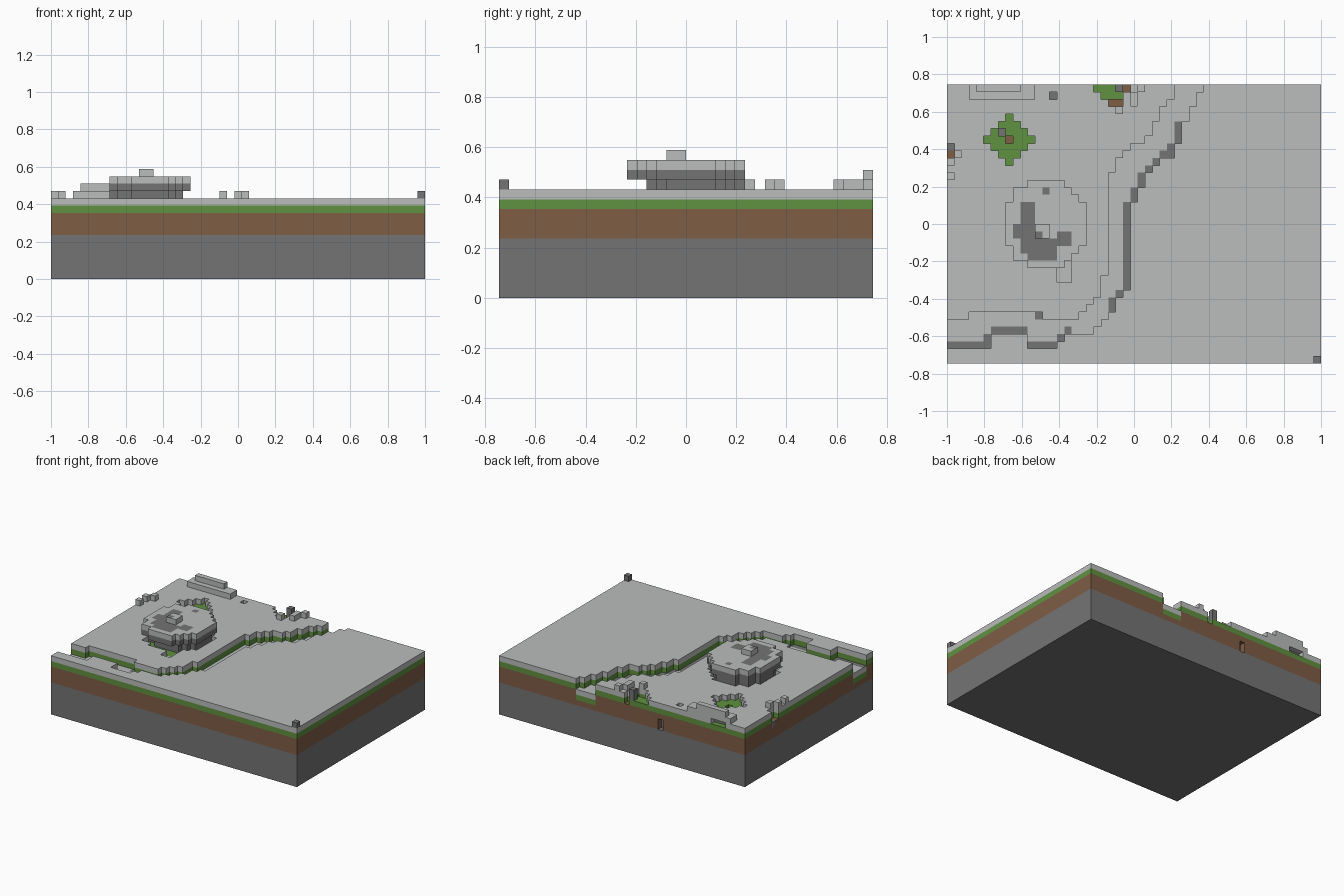
import bpy, bmesh
from mathutils import Vector

if "Cube" in bpy.data.objects:
    bpy.data.objects.remove(bpy.data.objects["Cube"], do_unlink=True)

U = 2 / 51                     # block size
NX, NY = 51, 38                # blocks across and deep
STONE_TOP, GROUND = 6, 11      # layer counts


def material(name, rgb):
    m = bpy.data.materials.new(name)
    m.use_nodes = True
    m.diffuse_color = (*rgb, 1)
    m.node_tree.nodes["Principled BSDF"].inputs["Base Color"].default_value = (*rgb, 1)
    return m


MATS = {
    "snow": material("pale grey", (0.49, 0.51, 0.50)),
    "stone": material("dark grey", (0.175, 0.175, 0.175)),
    "dirt": material("earth brown", (0.21, 0.11, 0.06)),
    "grass": material("grass green", (0.115, 0.285, 0.05)),
}
KEYS = list(MATS)


def inside(poly, x, y):
    hit = False
    for (ax, ay), (bx, by) in zip(poly, poly[1:] + poly[:1]):
        if (ay > y) != (by > y) and x < (bx - ax) * (y - ay) / (by - ay) + ax:
            hit = not hit
    return hit


def centre(i, j):
    return (i + 0.5 - NX / 2) * U, (j + 0.5 - NY / 2) * U


def cell(x, y):
    return int(x / U + NX / 2), min(NY - 1, int(y / U + NY / 2))


def rect(x0, x1, y0, y1):
    return {c for c in GRID if x0 < centre(*c)[0] < x1 and y0 < centre(*c)[1] < y1}


GRID = [(i, j) for i in range(NX) for j in range(NY)]

# Winding sunken channel
left_bank = [(-1.1, -.55), (-.92, -.51), (-.84, -.47), (-.49, -.47), (-.49, -.51),
             (-.3, -.51), (-.22, -.43), (-.18, -.35), (-.14, -.24), (-.14, .24),
             (-.1, .3), (-.04, .4), (.06, .45), (.1, .53), (.14, .6), (.2, .68), (.25, .76)]
right_bank = [(.37, .76), (.33, .67), (.28, .56), (.24, .45), (.2, .35), (.1, .32),
              (.05, .25), (.02, .15), (-.02, .12), (-.02, -.31), (-.06, -.36),
              (-.1, -.45), (-.14, -.5), (-.22, -.58), (-.35, -.6), (-.41, -.66),
              (-.58, -.66), (-.58, -.59), (-.78, -.59), (-.78, -.66), (-1.1, -.66)]
channel = {c for c in GRID if inside(left_bank + right_bank, *centre(*c))}

# Dark strip along the outer edge of the channel floor
dark = set()
for i, j in channel:
    x, y = centre(i, j)
    edge = (i + 1, j) not in channel or (i, j - 1) not in channel
    if edge and (x < -.35 or -.46 < y < .54):
        dark.add((i, j))

# Mound outline and the dark crescent on its top
mound = {c for c in GRID
         if ((centre(*c)[0] + .475) / .225) ** 2 + (centre(*c)[1] / .24) ** 2 < 1}
crescent = [(-.65, 0), (-.65, -.05), (-.57, -.18), (-.42, -.2), (-.42, -.13), (-.34, -.13),
            (-.34, -.05), (-.41, -.05), (-.43, -.09), (-.5, -.07), (-.53, 0),
            (-.54, .14), (-.6, .12), (-.6, 0)]
dark |= {c for c in mound if inside(crescent, *centre(*c))}
dark.add(cell(-.49, .18))

# Bare grass pits and deeper holes
pit = cell(-.67, .46)
grass_bare = {(i, j) for i, j in GRID if abs(i - pit[0]) + abs(j - pit[1]) <= 3}
grass_bare |= rect(-.22, -.02, .7, .76) | rect(-.18, -.06, .66, .76) | mound
dirt_bare = {pit, cell(-.98, .38), cell(-.02, .73)} | rect(-.14, -.06, .62, .67)
stone_bare = {cell(-.71, .5), cell(-.43, .69), cell(-.98, .41)}
entrance = rect(-.42, -.34, -.31, -.2) - mound

# Ground blocks, layer by layer
blocks = {}
for c in GRID:
    top = GROUND - 2 if c in channel else GROUND - 1 if c in entrance else GROUND
    for k in range(STONE_TOP, top):
        blocks[(*c, k)] = "snow" if k == top - 1 else "grass" if k == top - 2 else "dirt"
    if c in grass_bare | dirt_bare | stone_bare:
        blocks.pop((*c, GROUND - 1), None)
    if c in dirt_bare | stone_bare:
        blocks.pop((*c, GROUND - 2), None)
    if c in stone_bare:
        blocks[(*c, GROUND - 3)] = "stone"

# Small opening in the back face
oi = cell(-.31, 0)[0]
for k in (STONE_TOP, STONE_TOP + 1):
    blocks.pop((oi, NY - 1, k))
    blocks[(oi, NY - 2, k)] = "stone"
for c in rect(-.84, -.74, .7, .76):
    blocks.pop((*c, GROUND - 1), None)
    blocks[(c[0], c[1] - 1, GROUND - 1)] = "stone"


def fill(target, cells, k0, k1, mat):
    for c in cells:
        for k in range(k0, k1):
            target[(*c, k)] = mat


# Mound: undercut foot, dark body, pale cap and peak
mound_blocks = {}
foot = {(i, j) for i, j in mound if (i + 1, j) in mound and (i, j - 2) in mound}
fill(mound_blocks, foot, GROUND - 1, GROUND + 1, "stone")
fill(mound_blocks, mound, GROUND + 1, GROUND + 2, "stone")
fill(mound_blocks, mound, GROUND + 2, GROUND + 3, "snow")
fill(mound_blocks, rect(-.53, -.45, -.08, .005), GROUND + 3, GROUND + 4, "snow")

# Loose raised blocks along the edges
ledge = {}
fill(ledge, rect(-.88, -.53, .67, .76), GROUND, GROUND + 1, "snow")
fill(ledge, rect(-.84, -.61, .7, .76), GROUND + 1, GROUND + 2, "snow")
side_blocks = {}
fill(side_blocks, rect(-.97, -.92, .35, .4) | rect(-1, -.95, .31, .35)
     | rect(-1, -.95, .23, .28), GROUND, GROUND + 1, "snow")
back_blocks = {}
fill(back_blocks, rect(-.1, -.06, .58, .63) | rect(-.02, .02, .62, .71)
     | rect(.01, .05, .7, .76), GROUND, GROUND + 1, "snow")
trunk = {}
fill(trunk, [cell(-.08, .73)], GROUND - 1, GROUND + 1, "stone")
corner_block = {}
fill(corner_block, [(NX - 1, 0)], GROUND, GROUND + 1, "stone")

parts = {"mound": mound_blocks, "back_ledge": ledge, "side_blocks": side_blocks,
         "back_blocks": back_blocks, "back_trunk": trunk, "corner_block": corner_block}
for mat in ("dirt", "grass", "snow", "stone"):
    parts[mat + "_ground"] = {p: m for p, m in blocks.items() if m == mat}
solid = {p for part in parts.values() for p in part}


def build(name, part):
    """Make the outer faces of a set of blocks."""
    bm = bmesh.new()
    verts = {}
    for p, mat in part.items():
        for axis in range(3):
            for side in (0, 1):
                n = list(p)
                n[axis] += 2 * side - 1
                if tuple(n) in solid or n[2] < STONE_TOP:
                    continue
                ring = []
                for a, b in ((0, 0), (1, 0), (1, 1), (0, 1)):
                    q = list(p)
                    q[axis] += side
                    q[(axis + 1) % 3] += a
                    q[(axis + 2) % 3] += b
                    q = tuple(q)
                    if q not in verts:
                        verts[q] = bm.verts.new(
                            Vector((q[0] - NX / 2, q[1] - NY / 2, q[2])) * U)
                    ring.append(verts[q])
                f = bm.faces.new(ring if side else ring[::-1])
                shaded = axis == 2 and side and mat == "snow" and p[:2] in dark
                f.material_index = KEYS.index("stone" if shaded else mat)
    me = bpy.data.meshes.new(name)
    bm.to_mesh(me)
    bm.free()
    for m in MATS.values():
        me.materials.append(m)
    bpy.context.collection.objects.link(bpy.data.objects.new(name, me))


for name, part in parts.items():
    build(name, part)

# Solid stone slab underneath
bpy.ops.mesh.primitive_cube_add(size=1, location=(0, 0, STONE_TOP * U / 2))
slab = bpy.context.object
slab.name = "stone_base"
slab.scale = (NX * U, NY * U, STONE_TOP * U)
slab.data.materials.append(MATS["stone"])
